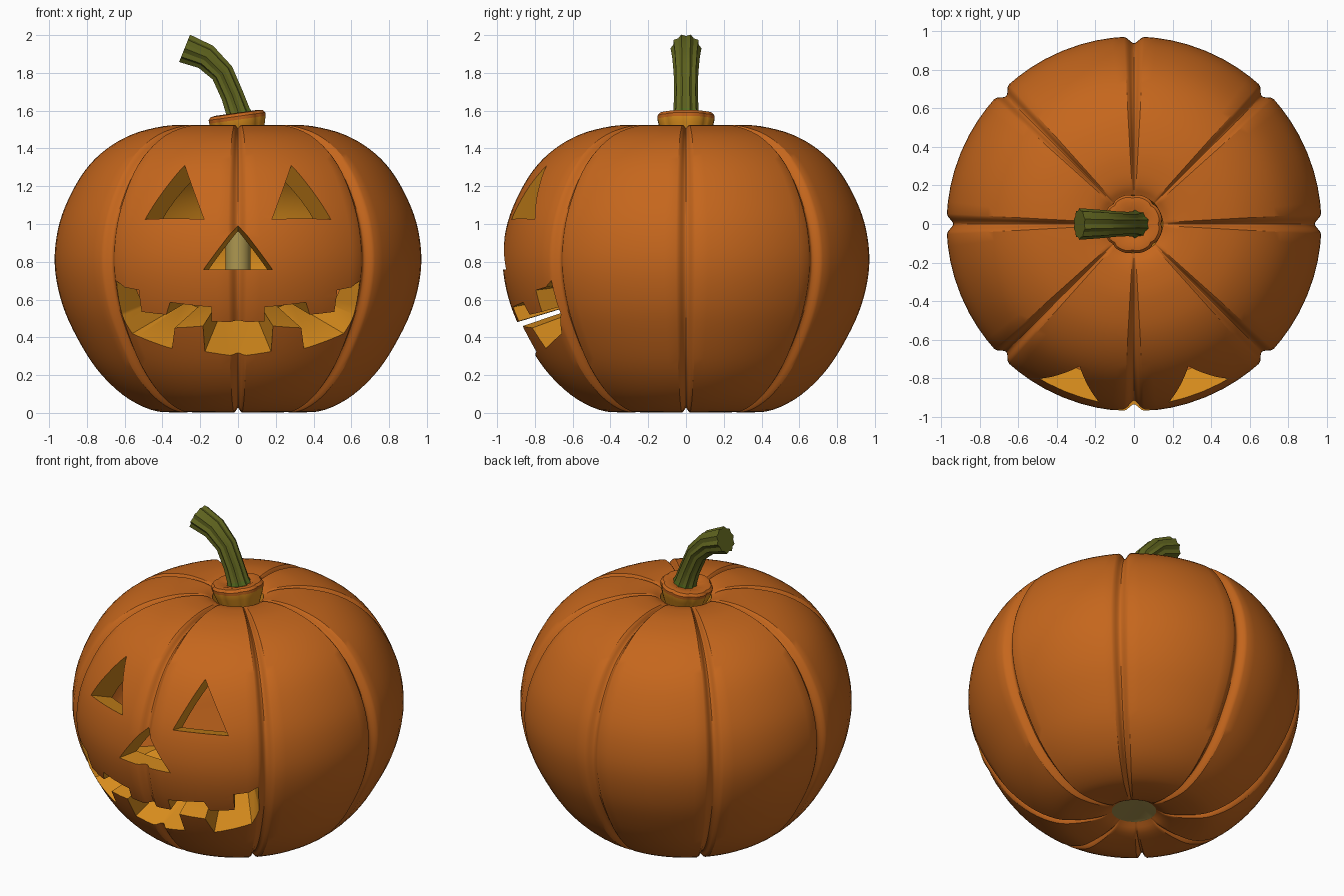
import bpy, bmesh, math
from mathutils import Vector, Matrix

if "Cube" in bpy.data.objects:
    bpy.data.objects.remove(bpy.data.objects["Cube"])

def material(name, rgb):
    m = bpy.data.materials.new(name)
    m.diffuse_color = (*rgb, 1)
    m.use_nodes = True
    m.node_tree.nodes["Principled BSDF"].inputs["Base Color"].default_value = m.diffuse_color
    return m

SKIN = material("orange skin", (0.56, 0.134, 0.012))
FLESH = material("golden flesh", (0.68, 0.26, 0.012))
WAX = material("tan wax", (0.42, 0.31, 0.08))
STEM = material("stem green", (0.12, 0.132, 0.014))
LEAF = material("stem base green", (0.09, 0.15, 0.014))

def finish(name, bm, mats, angle=30):
    bmesh.ops.recalc_face_normals(bm, faces=bm.faces)
    me = bpy.data.meshes.new(name)
    bm.to_mesh(me)
    bm.free()
    for m in mats:
        me.materials.append(m)
    ob = bpy.data.objects.new(name, me)
    bpy.context.collection.objects.link(ob)
    bpy.ops.object.select_all(action='DESELECT')
    ob.select_set(True)
    bpy.context.view_layer.objects.active = ob
    bpy.ops.object.shade_smooth_by_angle(angle=math.radians(angle))
    return ob

def spline(pts, n=4):
    """Catmull-Rom curve through the points."""
    p = [Vector(q) for q in pts]
    p = [2 * p[0] - p[1]] + p + [2 * p[-1] - p[-2]]
    out = []
    for i in range(1, len(p) - 2):
        a, b, c, d = p[i - 1:i + 3]
        for k in range(n):
            t = k / n
            out.append(0.5 * (2 * b + (c - a) * t + (2 * a - 5 * b + 4 * c - d) * t * t
                              + (3 * b - a - 3 * c + d) * t ** 3))
    return out + [p[-2]]

def loft(bm, rings):
    """Skin rings of points, cap both ends; returns bands of faces and caps."""
    vs = [[bm.verts.new(p) for p in r] for r in rings]
    n = len(vs[0])
    bands = [[bm.faces.new((a[i], a[(i + 1) % n], b[(i + 1) % n], b[i])) for i in range(n)]
             for a, b in zip(vs, vs[1:])]
    return bands, bm.faces.new(vs[0][::-1]), bm.faces.new(vs[-1])

# Body: grooved outer skin and smooth hollow inside with a thick floor
outer = spline([(.13, .06), (.2, .022), (.33, .004), (.46, .016), (.61, .095), (.755, .24),
                (.875, .44), (.942, .61), (.972, .79), (.955, .97), (.9, 1.13), (.81, 1.285),
                (.7, 1.395), (.56, 1.475), (.4, 1.517), (.28, 1.524), (.2, 1.514), (.15, 1.49)])
inner = spline([(.13, 1.38), (.3, 1.4), (.55, 1.33), (.75, 1.13), (.83, .85), (.8, .66),
                (.7, .585), (.4, .58), (.13, .58)])

half = [0, .008, .018, .028, .04, .055, .12, .2, .29]
offsets = [-a for a in half[:0:-1]] + half + [math.pi / 8]
angles = [(k * math.pi / 4 + o, abs(o)) for k in range(8) for o in offsets]

rings = []
for i, p in enumerate(outer):
    t = (outer[min(i + 1, len(outer) - 1)] - outer[max(i - 1, 0)]).normalized()
    depth = .034 * min(1, max(0, (p.x - .14) / .25))
    ring = []
    for a, o in angles:
        s = max(0, 1 - o / .055)
        d = depth * s * s * (3 - 2 * s)
        r = p.x - d * t.y
        ring.append((r * math.cos(a), r * math.sin(a), p.y + d * t.x))
    rings.append(ring)
rings += [[(p.x * math.cos(a), p.x * math.sin(a), p.y) for a, _ in angles] for p in inner]

bm = bmesh.new()
bands, base, floor = loft(bm, rings)
base.material_index = 2
for band in bands[len(outer) - 1:]:
    for f in band:
        f.material_index = 1 if f.calc_center_median().z > .75 else 0
body = finish("pumpkin_body", bm, [SKIN, FLESH, WAX])

# Carved face: outlines on the skin, tapering toward the middle of the pumpkin
def skin_point(x, z):
    for a, b in zip(outer[8:], outer[9:]):
        if a.y <= z <= b.y:
            r = a.x + (b.x - a.x) * (z - a.y) / (b.y - a.y)
            return Vector((x, -math.sqrt(r * r - x * x), z))

def mirror(pts):
    return [(-x, z) for x, z in pts]

eye = [(.282, 1.31), (.18, 1.025), (.492, 1.025)]
nose = [(0, 1.0), (-.182, .76), (.182, .76)]
mouth_half = [(0, .48), (.14, .485), (.14, .56), (.36, .585), (.38, .52), (.51, .535),
              (.525, .65), (.6, .665), (.645, .7), (.62, .52), (.56, .42), (.35, .34),
              (.335, .45), (.185, .46), (.175, .325), (0, .3)]
mouth = mouth_half + mirror(mouth_half[1:-1])[::-1]

bm = bmesh.new()
core = Vector((0, 0, .75))
for outline in (eye, mirror(eye), nose, mouth):
    pts = [skin_point(x, z) for x, z in outline]
    loft(bm, [[core + (p - core) * s for p in pts] for s in (.5, 1.6)])
for f in bm.faces:
    f.material_index = 1
bmesh.ops.triangulate(bm, faces=[f for f in bm.faces])
cutter = finish("face_cutter", bm, [SKIN, FLESH, WAX])
cutter.hide_render = True

bpy.ops.object.select_all(action='DESELECT')
body.select_set(True)
bpy.context.view_layer.objects.active = body
mod = body.modifiers.new("carve", 'BOOLEAN')
mod.operation = 'DIFFERENCE'
mod.solver = 'EXACT'
mod.object = cutter
bpy.ops.object.modifier_apply(modifier=mod.name)
bpy.data.objects.remove(cutter)
bpy.ops.object.shade_smooth_by_angle(angle=math.radians(35))

# Lid: scalloped tilted plug with skin on top and cut flesh on the side
tilt = Matrix.Translation((0, 0, 1.53)) @ Matrix.Rotation(math.radians(-8), 4, 'Y')
lid_profile = [(.12, -.08), (.146, -.01), (.154, .022), (.155, .04), (.142, .055),
               (.115, .059), (.08, .048), (.04, .04)]
bm = bmesh.new()
rings = []
for r, z in lid_profile:
    ring = []
    for k in range(64):
        a = math.tau * k / 64
        s = 1 - .06 * (1 - abs(math.sin(4 * a))) ** 2
        ring.append(tilt @ Vector((r * s * math.cos(a), r * s * math.sin(a), z)))
    rings.append(ring)
bands, bottom, top = loft(bm, rings)
for f in bands[0] + bands[1] + [bottom]:
    f.material_index = 1
finish("lid", bm, [SKIN, FLESH], 40)

# Stem: ribbed section swept along a bent path
path = [Vector(p) for p in [(.01, 0, 1.555), (0, 0, 1.595), (-.03, 0, 1.68),
                            (-.083, 0, 1.8), (-.17, 0, 1.885), (-.283, 0, 1.93)]]
radii = [.078, .064, .06, .062, .07, .078]
bm = bmesh.new()
rings = []
for i, (p, r) in enumerate(zip(path, radii)):
    t = (path[min(i + 1, 5)] - path[max(i - 1, 0)]).normalized()
    side = Vector((0, 1, 0))
    up = side.cross(t)
    rings.append([p + (up * math.cos(math.tau * k / 20) + side * math.sin(math.tau * k / 20))
                  * r * (1.05 if k % 2 else .9) for k in range(20)])
bands, bottom, tip = loft(bm, rings)
for f in bands[0]:
    f.material_index = 1
finish("stem", bm, [STEM, LEAF])

# Candle inside
bm = bmesh.new()
loft(bm, [[(.067 * math.cos(math.tau * k / 16), .067 * math.sin(math.tau * k / 16), z)
           for k in range(16)] for z in (.55, .96)])
finish("candle", bm, [WAX])
